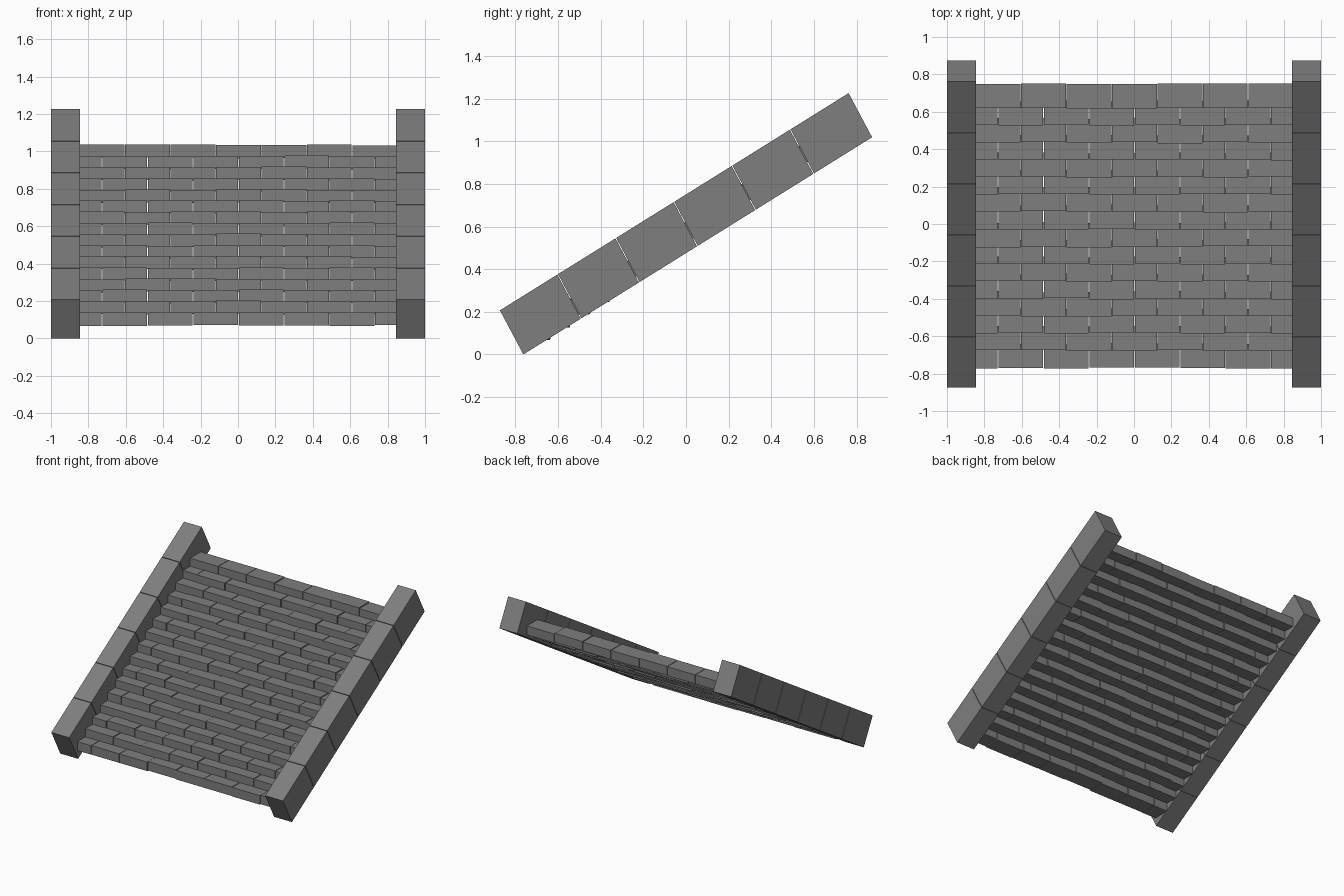
import bpy
import bmesh
import random
from mathutils import Vector

random.seed(4)

cube = bpy.data.objects.get("Cube")
if cube:
    bpy.data.objects.remove(cube, do_unlink=True)

# Single stone colour
stone = bpy.data.materials.new("grey_stone")
stone.use_nodes = True
grey = (0.21, 0.21, 0.21, 1)
stone.diffuse_color = grey
stone.node_tree.nodes["Principled BSDF"].inputs["Base Color"].default_value = grey


def add_block(bm, x0, x1, profile):
    """Extrude a four-cornered (y, z) profile between two x positions."""
    left = [bm.verts.new((x0, y, z)) for y, z in profile]
    right = [bm.verts.new((x1, y, z)) for y, z in profile]
    bm.faces.new(left)
    bm.faces.new(right[::-1])
    for i in range(4):
        j = (i + 1) % 4
        bm.faces.new((left[j], left[i], right[i], right[j]))


def finish(bm, name):
    bmesh.ops.recalc_face_normals(bm, faces=bm.faces)
    mesh = bpy.data.meshes.new(name)
    bm.to_mesh(mesh)
    bm.free()
    mesh.materials.append(stone)
    obj = bpy.data.objects.new(name, mesh)
    bpy.context.collection.objects.link(obj)
    return obj


# Sloping side walls, each of six slanted blocks with thin joints
BLOCKS = 6
top_start, top_end = Vector((-0.873, 0.207)), Vector((0.763, 1.226))
drop = Vector((0.11, -0.207))
for side, name in ((1, "left_side_wall"), (-1, "right_side_wall")):
    bm = bmesh.new()
    for i in range(BLOCKS):
        a = top_start.lerp(top_end, i / BLOCKS)
        b = top_start.lerp(top_end, (i + 1) / BLOCKS)
        if i < BLOCKS - 1:
            b = b.lerp(a, 0.012)
        add_block(bm, side * 0.846, side, (a, a + drop, b + drop, b))
    finish(bm, name)

# Stair rows of bricks in running bond, slightly uneven
ROWS, BRICK, GAP, HALF = 16, 0.243, 0.002, 0.848
DEPTH, HEIGHT = 0.13, 0.07
for row in range(ROWS):
    bm = bmesh.new()
    front = -0.77 + row * 0.0927
    base = 0.07 + row * 0.0597
    # Odd rows hold whole bricks, even rows begin and end with a half brick
    first = -HALF if row % 2 else -HALF - BRICK / 2
    for i in range(7 + (row + 1) % 2):
        x0 = max(first + i * BRICK, -HALF) + GAP
        x1 = min(first + (i + 1) * BRICK, HALF) - GAP
        y = front + random.uniform(-0.004, 0.004)
        z = base + random.uniform(-0.003, 0.003)
        add_block(bm, x0, x1, ((y, z), (y + DEPTH, z),
                               (y + DEPTH, z + HEIGHT), (y, z + HEIGHT)))
    finish(bm, f"stair_step_{row + 1}")
